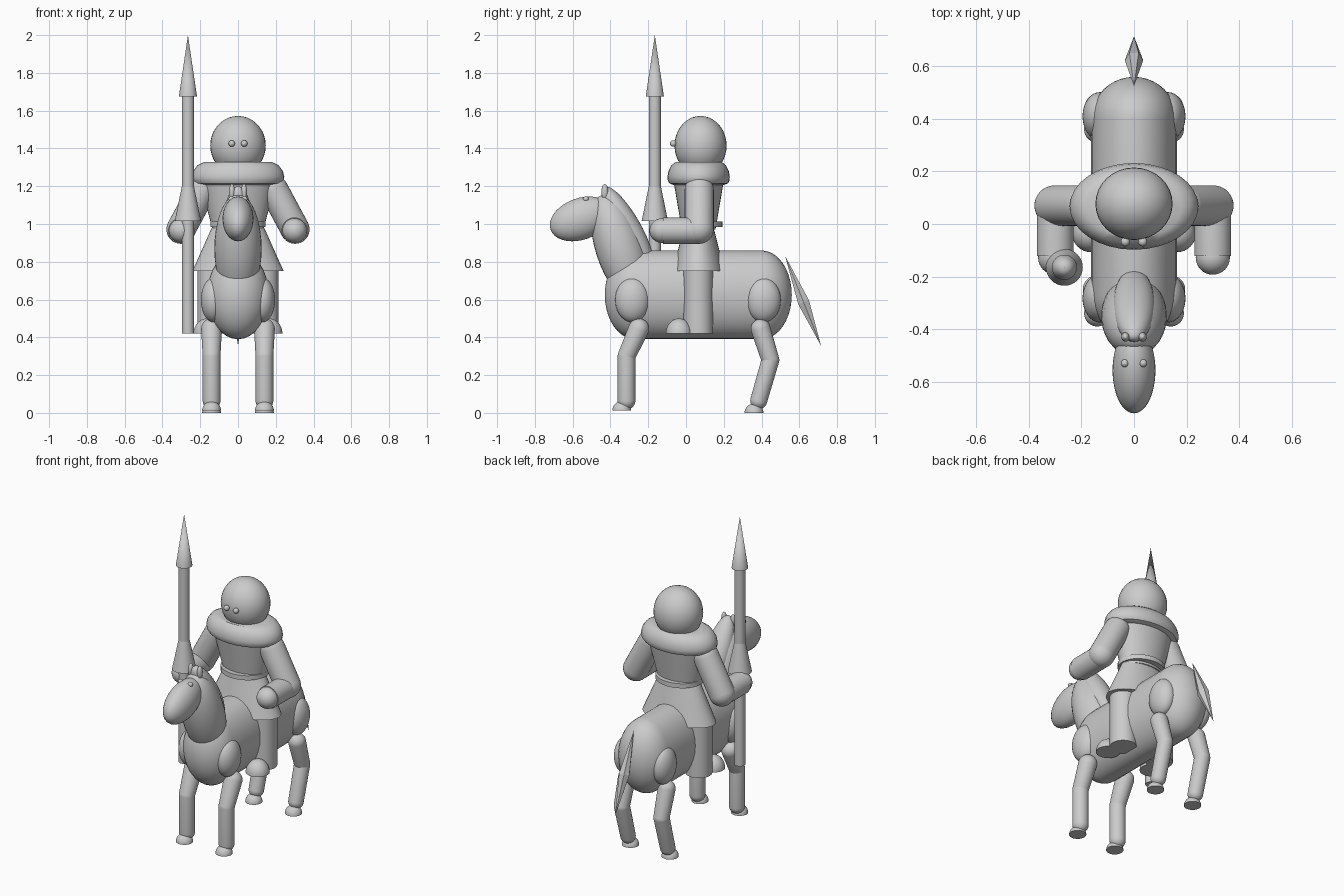
import bpy, bmesh
from math import sin, cos, pi, radians
from mathutils import Vector, Matrix

if "Cube" in bpy.data.objects:
    bpy.data.objects.remove(bpy.data.objects["Cube"])


def lathe(name, prof, loc=(0, 0, 0), sx=1, sy=1, rot=None, n=32):
    """Closed surface of revolution from (radius, height) points, with an oval section."""
    bm = bmesh.new()
    rings = []
    for r, z in prof:
        if r < 1e-5:
            rings.append([bm.verts.new((0, 0, z))])
        else:
            rings.append([bm.verts.new((r * sx * cos(2 * pi * i / n), r * sy * sin(2 * pi * i / n), z))
                          for i in range(n)])
    for a, b in zip(rings, rings[1:]):
        for i in range(n):
            j = (i + 1) % n
            if len(a) == 1:
                bm.faces.new((a[0], b[j], b[i]))
            elif len(b) == 1:
                bm.faces.new((a[i], a[j], b[0]))
            else:
                bm.faces.new((a[i], a[j], b[j], b[i]))
    for end in (rings[0], rings[-1]):
        if len(end) > 1:
            bm.faces.new(end)
    bmesh.ops.recalc_face_normals(bm, faces=bm.faces)
    bm.transform(Matrix.Translation(loc) @ (rot or Matrix()))
    me = bpy.data.meshes.new(name)
    bm.to_mesh(me)
    bm.free()
    ob = bpy.data.objects.new(name, me)
    bpy.context.collection.objects.link(ob)
    if n > 8:
        bpy.context.view_layer.objects.active = ob
        bpy.ops.object.select_all(action='DESELECT')
        ob.select_set(True)
        bpy.ops.object.shade_smooth_by_angle(angle=radians(35))
    return ob


def arc(r, h, z, a0, a1, k=10):
    """Profile points along an elliptical arc, angles in degrees."""
    out = []
    for i in range(k + 1):
        a = radians(a0 + (a1 - a0) * i / k)
        out.append((r * cos(a), z + h * sin(a)))
    return out


def ellipsoid(name, loc, size, tilt=0):
    x, y, z = size
    return lathe(name, arc(1, z, 0, -90, 90, 18), loc, x, y, Matrix.Rotation(radians(tilt), 4, 'X'))


def dome(name, loc, size):
    x, y, z = size
    return lathe(name, arc(1, z, 0, 0, 90), loc, x, y)


def limb(name, p, q, r1, r2, cap1=True, cap2=True):
    """Tapered rod between two points with optional round ends."""
    d = Vector(q) - Vector(p)
    rot = d.to_track_quat('Z', 'Y').to_matrix().to_4x4()
    prof = arc(r1, r1, 0, -90, 0) if cap1 else [(r1, 0)]
    prof += arc(r2, r2, d.length, 0, 90) if cap2 else [(r2, d.length)]
    return lathe(name, prof, p, rot=rot)


# Horse body: oval barrel with domed ends
lathe("horse_body", arc(1, 0.16, -0.40, -90, 0) + arc(1, 0.16, 0.27, 0, 90),
      (0, 0, 0.625), 0.163, 0.235, Matrix.Rotation(pi / 2, 4, 'X'))

# Horse neck, mane and head
ellipsoid("horse_neck", (0, -0.35, 0.87), (0.125, 0.128, 0.30), 18)
ellipsoid("horse_mane", (0, -0.31, 0.98), (0.08, 0.07, 0.25), 30)
ellipsoid("horse_head", (0, -0.557, 1.027), (0.082, 0.17, 0.11), 20)

# Tail: six-sided double cone in two bent pieces
top, mid, tip = Vector((0, 0.525, 0.83)), Vector((0, 0.622, 0.585)), Vector((0, 0.715, 0.355))
axis = tip - top
lathe("horse_tail", [(0, 0), (0.035, (mid - top).length), (0, axis.length)], top,
      rot=axis.to_track_quat('Z', 'Y').to_matrix().to_4x4(), n=6)

for s, side in ((-1, "right"), (1, "left")):
    # Horse ears and eyes
    ellipsoid(f"horse_ear_{side}", (s * 0.032, -0.43, 1.17), (0.016, 0.018, 0.042))
    ellipsoid(f"horse_eye_{side}", (s * 0.035, -0.53, 1.132), (0.015, 0.015, 0.015))

    # Horse shoulders, haunches, legs and hooves
    x = s * 0.14
    ellipsoid(f"shoulder_{side}", (s * 0.13, -0.283, 0.598), (0.066, 0.092, 0.118))
    ellipsoid(f"haunch_{side}", (s * 0.13, 0.41, 0.598), (0.066, 0.092, 0.118))
    limb(f"front_upper_leg_{side}", (x, -0.25, 0.445), (x, -0.315, 0.30), 0.055, 0.047)
    limb(f"front_lower_leg_{side}", (x, -0.315, 0.30), (x, -0.315, 0.065), 0.047, 0.047)
    dome(f"front_hoof_{side}", (x, -0.34, 0.012), (0.05, 0.05, 0.05))
    limb(f"rear_upper_leg_{side}", (x, 0.395, 0.445), (x, 0.447, 0.28), 0.052, 0.047)
    limb(f"rear_lower_leg_{side}", (x, 0.447, 0.28), (x, 0.385, 0.065), 0.047, 0.045)
    dome(f"rear_hoof_{side}", (x, 0.36, 0.0), (0.05, 0.05, 0.05))

    # Rider legs and feet
    limb(f"rider_leg_{side}", (s * 0.137, 0.065, 0.80), (s * 0.137, 0.065, 0.42), 0.078, 0.078, False, False)
    dome(f"rider_foot_{side}", (s * 0.165, -0.037, 0.42), (0.07, 0.07, 0.08))

    # Rider arms and hands
    limb(f"upper_arm_{side}", (s * 0.19, 0.07, 1.18), (s * 0.302, 0.07, 0.972), 0.077, 0.077)
    limb(f"forearm_{side}", (s * 0.30, 0.07, 0.965), (s * 0.30, -0.122, 0.965), 0.07, 0.07, True, False)
    ellipsoid(f"hand_{side}", (s * 0.30, -0.128, 0.965), (0.065, 0.065, 0.065))

    # Rider eyes
    ellipsoid(f"rider_eye_{side}", (s * 0.033, -0.068, 1.426), (0.017, 0.017, 0.017))

# Rider torso, skirt, belt, collar and head
c = (0, 0.067, 0)
lathe("rider_torso", [(0.135, 0.97), (0.205, 1.24)], c, 1, 0.66)
lathe("rider_skirt", [(0.242, 0.75), (0.13, 1.0)], c, 1, 0.57)
lathe("rider_belt", [(0.146, 0.983), (0.146, 1.012)], c, 1, 0.86)
lathe("rider_collar", [(0.78, 1.205), (0.94, 1.215), (0.99, 1.23), (1, 1.25), (0.97, 1.28), (0.88, 1.31), (0.74, 1.328)],
      c, 0.245, 0.165)
ellipsoid("rider_head", (0, 0.077, 1.415), (0.147, 0.138, 0.157))

# Lance: shaft, hand guard and point
p = (-0.265, -0.165, 0)
lathe("lance_shaft", [(0.032, 0.42), (0.032, 1.70)], p)
lathe("lance_guard", [(0.07, 1.015), (0.032, 1.20)], p)
lathe("lance_point", [(0.048, 1.675), (0, 2.0)], p)
